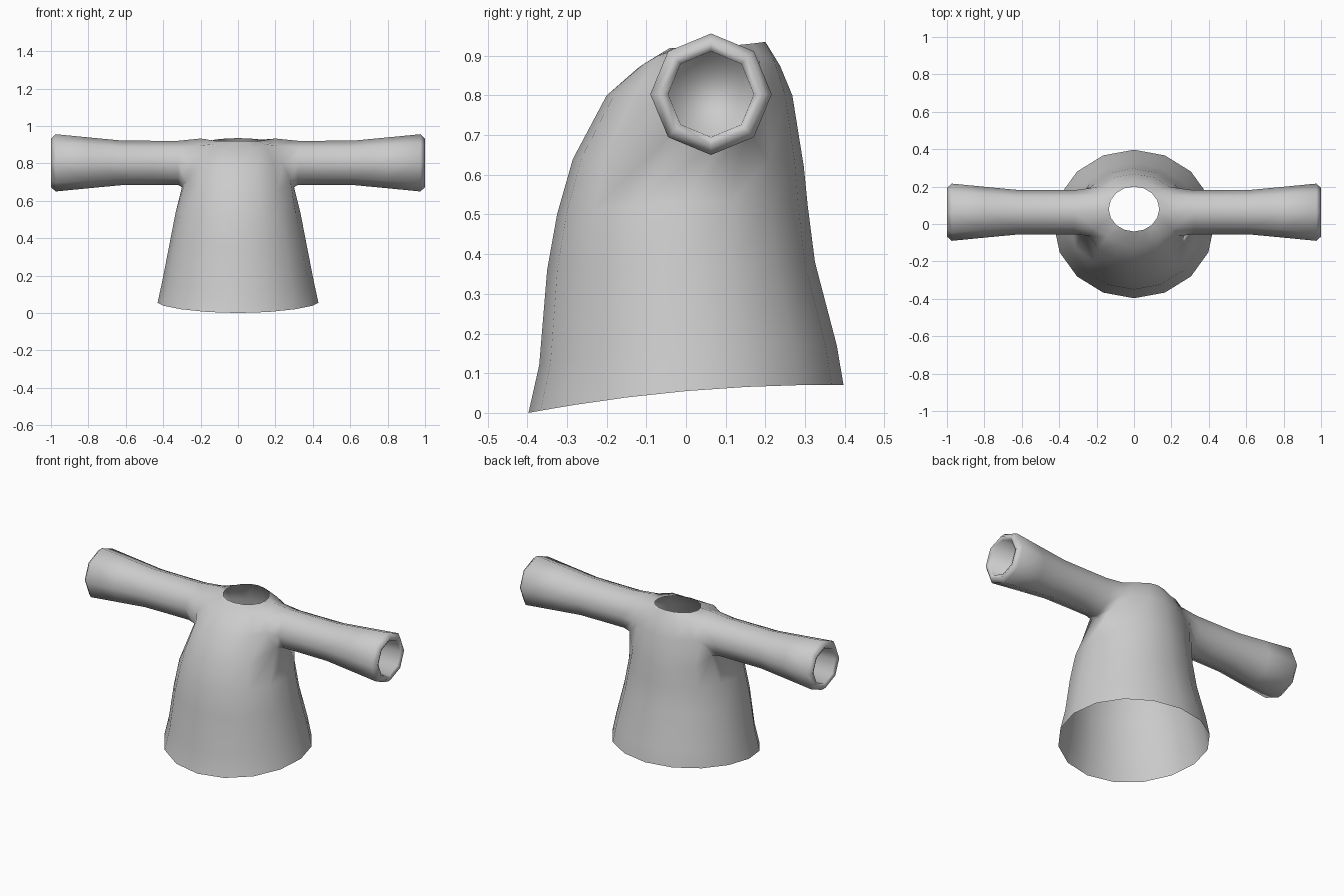
import bpy, bmesh, math

if "Cube" in bpy.data.objects:
    bpy.data.objects.remove(bpy.data.objects["Cube"])

SIDES = 16
# body rings: front y, front z, back y, back z, half width, side z
RINGS = [
    (-.397, 0, .397, .07, .43, .055),
    (-.37, .12, .38, .17, .405, .17),
    (-.35, .36, .325, .38, .366, .37),
    (-.325, .50, .307, .52, .335, .53),
    (-.285, .64, .297, .62, .305, .66),
    (-.20, .80, .268, .80, .27, .80),
    (-.12, .87, .237, .875, .20, .935),
    (-.04, .92, .20, .935, .135, .923),
]
# sleeve sections: x, radius (outside, rim, then recessed inside)
SLEEVE = [(.32, .118), (.45, .118), (.62, .119), (.80, .136), (.975, .153),
          (1.0, .130), (.99, .108), (.85, .098)]
SLEEVE_Y, SLEEVE_Z = .063, .803

bm = bmesh.new()


def bridge(a, b):
    for i in range(len(a)):
        k = (i + 1) % len(a)
        bm.faces.new((a[i], a[k], b[k], b[i]))


# flared body shell, open at hem and neck
rings = []
for yf, zf, yb, zb, rx, zs in RINGS:
    ring = []
    for j in range(SIDES):
        t = 2 * math.pi * j / SIDES
        c = math.cos(t)
        z = zs + (zf - zb) / 2 * c + ((zf + zb) / 2 - zs) * c * c
        ring.append(bm.verts.new((rx * math.sin(t), (yf + yb) / 2 - (yb - yf) / 2 * c, z)))
    rings.append(ring)

arm = {4, SIDES * 3 // 4}
for r in range(len(rings) - 1):
    for j in range(SIDES):
        k = (j + 1) % SIDES
        if r in (4, 5) and (j in arm or k in arm):
            continue  # armhole
        bm.faces.new((rings[r][j], rings[r][k], rings[r + 1][k], rings[r + 1][j]))

# eight-sided sleeves grown from the armholes
for s, j in ((1, 4), (-1, 12)):
    loop = [rings[r][j + s * d] for r, d in
            ((6, 0), (6, 1), (5, 1), (4, 1), (4, 0), (4, -1), (5, -1), (6, -1))]
    for k, v in enumerate(loop):
        a = k * math.pi / 4
        x = .25 - .05 * math.cos(a) - .012 * math.sin(a) ** 2
        v.co = (s * x, SLEEVE_Y + .128 * math.sin(a), SLEEVE_Z + .130 * math.cos(a))
    for x, rad in SLEEVE:
        new = [bm.verts.new((s * x, SLEEVE_Y + rad * math.sin(k * math.pi / 4),
                             SLEEVE_Z + rad * math.cos(k * math.pi / 4))) for k in range(8)]
        bridge(loop, new)
        loop = new
    bm.faces.new(loop)  # closed bottom of the cuff recess

# outward normals
bmesh.ops.recalc_face_normals(bm, faces=bm.faces)
bm.normal_update()
hem = min(bm.faces, key=lambda f: f.calc_center_median().y)
if hem.normal.y > 0:
    bmesh.ops.reverse_faces(bm, faces=bm.faces)
for f in bm.faces:
    f.smooth = True

mesh = bpy.data.meshes.new("gown")
bm.to_mesh(mesh)
bm.free()
gown = bpy.data.objects.new("gown", mesh)
bpy.context.collection.objects.link(gown)

cloth = bpy.data.materials.new("light grey cloth")
cloth.diffuse_color = (.6, .6, .6, 1)
cloth.use_nodes = True
cloth.node_tree.nodes["Principled BSDF"].inputs["Base Color"].default_value = cloth.diffuse_color
mesh.materials.append(cloth)
